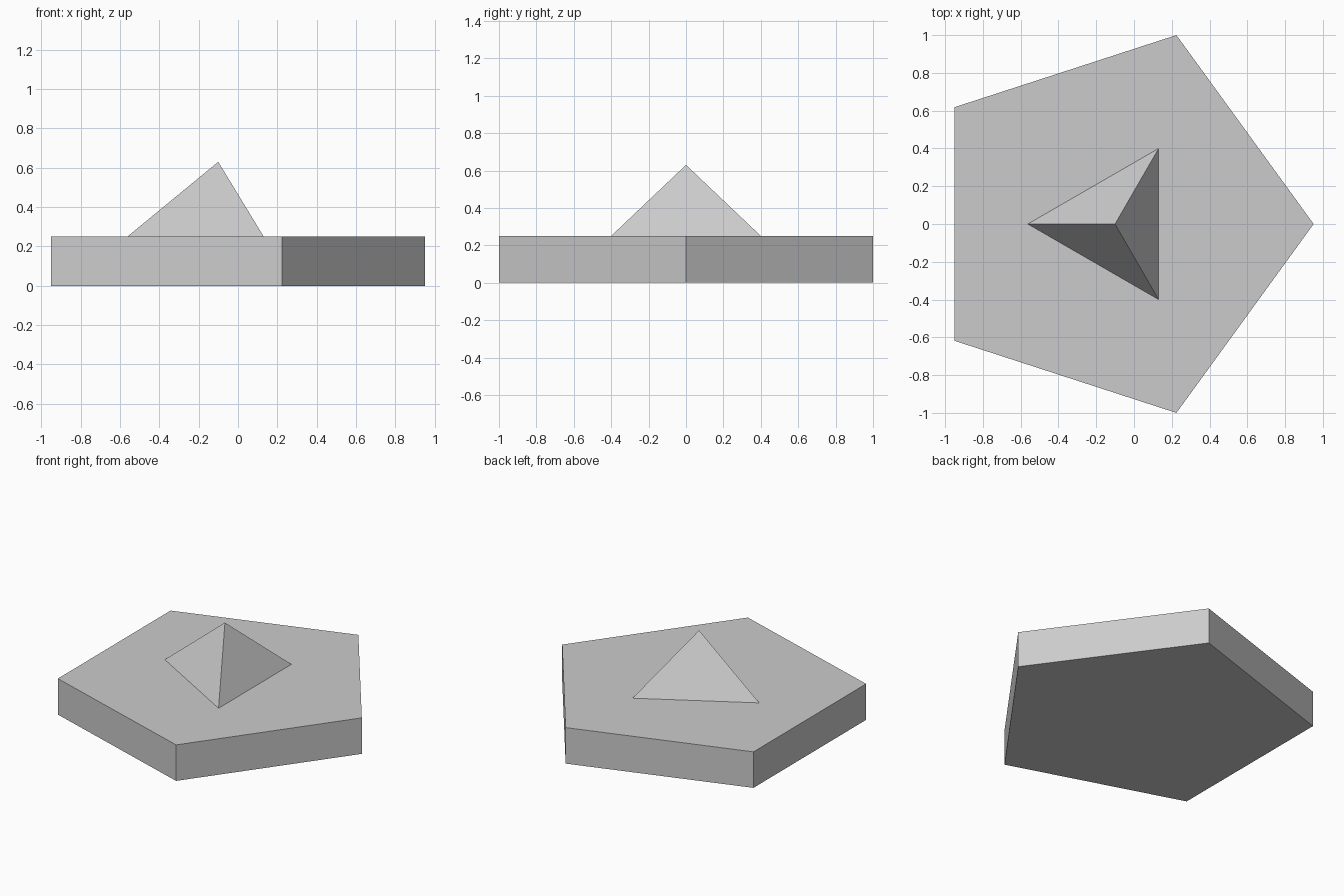
import bpy
import math

cube = bpy.data.objects.get("Cube")
if cube:
    bpy.data.objects.remove(cube, do_unlink=True)

grey = bpy.data.materials.new("light_grey")
grey.use_nodes = True
colour = (0.6, 0.6, 0.6, 1.0)
grey.diffuse_color = colour
grey.node_tree.nodes["Principled BSDF"].inputs["Base Color"].default_value = colour

BASE_RADIUS = 1 / math.sin(math.radians(72))
CENTRE_X = -BASE_RADIUS * (1 - math.cos(math.radians(36))) / 2
BASE_HEIGHT = 0.25


def ring(sides, radius, z, start):
    """Corners of a regular polygon, with the first one at the start angle."""
    angles = [start + 2 * math.pi * i / sides for i in range(sides)]
    return [(CENTRE_X + radius * math.cos(a), radius * math.sin(a), z) for a in angles]


def add_part(name, verts, faces):
    mesh = bpy.data.meshes.new(name)
    mesh.from_pydata(verts, [], faces)
    mesh.materials.append(grey)
    mesh.update()
    part = bpy.data.objects.new(name, mesh)
    bpy.context.collection.objects.link(part)
    return part


def sides_of(n, top):
    """Side faces up to a ring of corners, or to a single tip."""
    if top == "tip":
        return [(i, (i + 1) % n, n) for i in range(n)]
    return [(i, (i + 1) % n, (i + 1) % n + n, i + n) for i in range(n)]


# Pentagonal slab, one corner towards +x
add_part("pentagon_base",
         ring(5, BASE_RADIUS, 0, 0) + ring(5, BASE_RADIUS, BASE_HEIGHT, 0),
         sides_of(5, "ring") + [(4, 3, 2, 1, 0), (5, 6, 7, 8, 9)])

# Three-sided pyramid on the slab, one corner towards -x
add_part("pyramid",
         ring(3, 0.462, BASE_HEIGHT, math.pi) + [(CENTRE_X, 0, 0.63)],
         sides_of(3, "tip") + [(2, 1, 0)])
